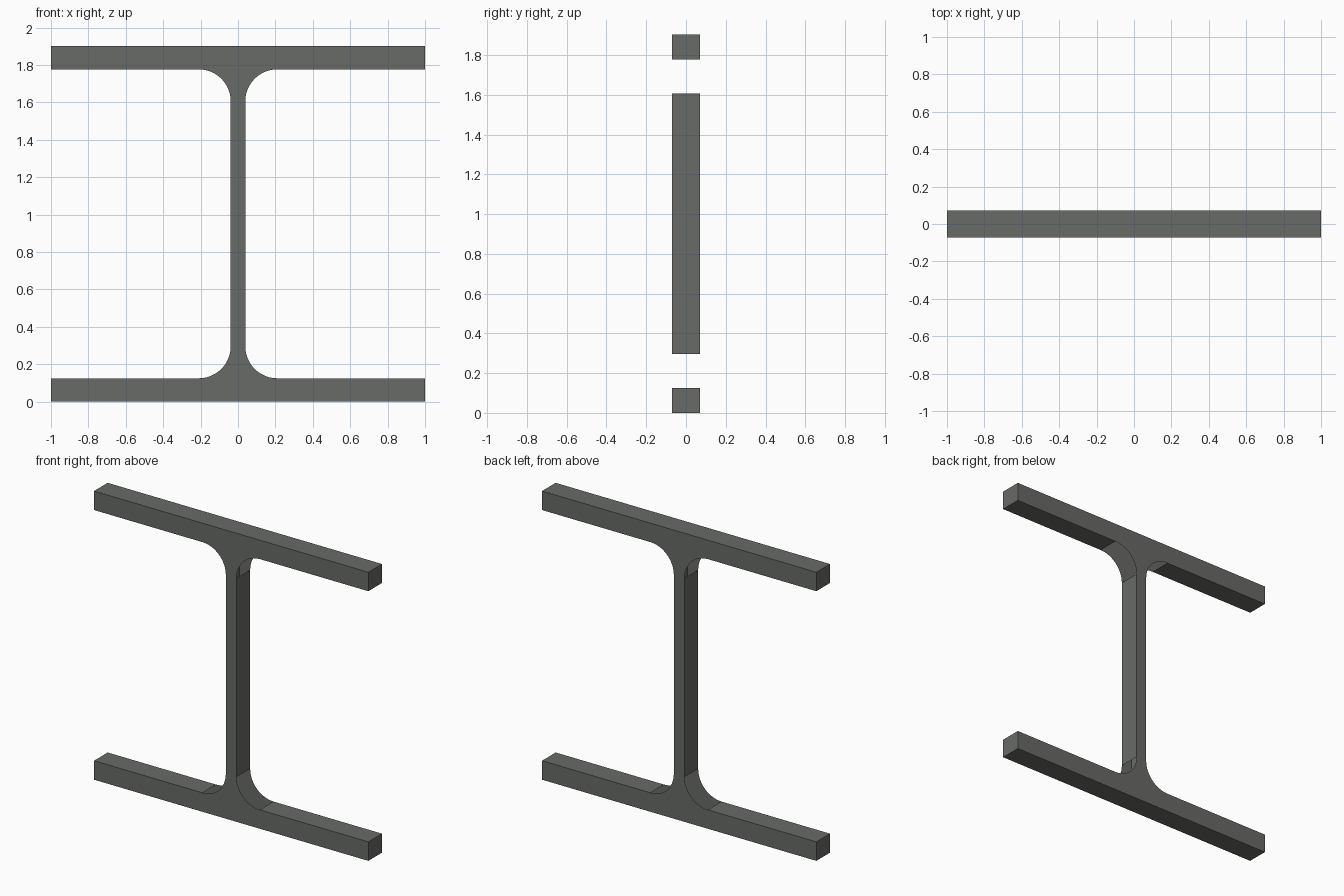
import bpy, bmesh, math

if "Cube" in bpy.data.objects:
    bpy.data.objects.remove(bpy.data.objects["Cube"])

# Main sizes: half width, height, half depth, flange thickness, half web, fillet radius
W, H, D, T, B, R = 1.0, 1.902, 0.071, 0.125, 0.039, 0.171
SEG = 12

# One quarter of the outline (lower right); True marks the start of an open fillet edge
quarter = [(W, 0, False), (W, T, False)]
for i in range(SEG + 1):
    a = math.radians(270 - 90 * i / SEG)
    quarter.append((B + R + R * math.cos(a), T + R + R * math.sin(a), i < SEG))


def mirrored_up(pts):
    """Reverse the points and mirror them about mid height."""
    out = []
    for i in range(len(pts) - 1, -1, -1):
        x, z, _ = pts[i]
        out.append((x, H - z, i > 0 and pts[i - 1][2]))
    return out


right = quarter + mirrored_up(quarter)
left = [(-x, H - z, gap) for x, z, gap in right]
outline = right + left

# Beam section: front and back plates joined by the flange and web faces,
# with the curved fillet strips left open
bm = bmesh.new()
front = [bm.verts.new((x, -D, z)) for x, z, _ in outline]
back = [bm.verts.new((x, D, z)) for x, z, _ in outline]
bm.faces.new(front)
bm.faces.new(back[::-1])
n = len(outline)
for i in range(n):
    if not outline[i][2]:
        j = (i + 1) % n
        bm.faces.new((front[j], front[i], back[i], back[j]))

mesh = bpy.data.meshes.new("i_beam")
bm.to_mesh(mesh)
bm.free()
beam = bpy.data.objects.new("i_beam", mesh)
bpy.context.collection.objects.link(beam)

# Dark steel grey
steel = bpy.data.materials.new("steel_grey")
steel.diffuse_color = (0.14, 0.145, 0.135, 1)
steel.use_nodes = True
steel.node_tree.nodes["Principled BSDF"].inputs["Base Color"].default_value = steel.diffuse_color
mesh.materials.append(steel)
